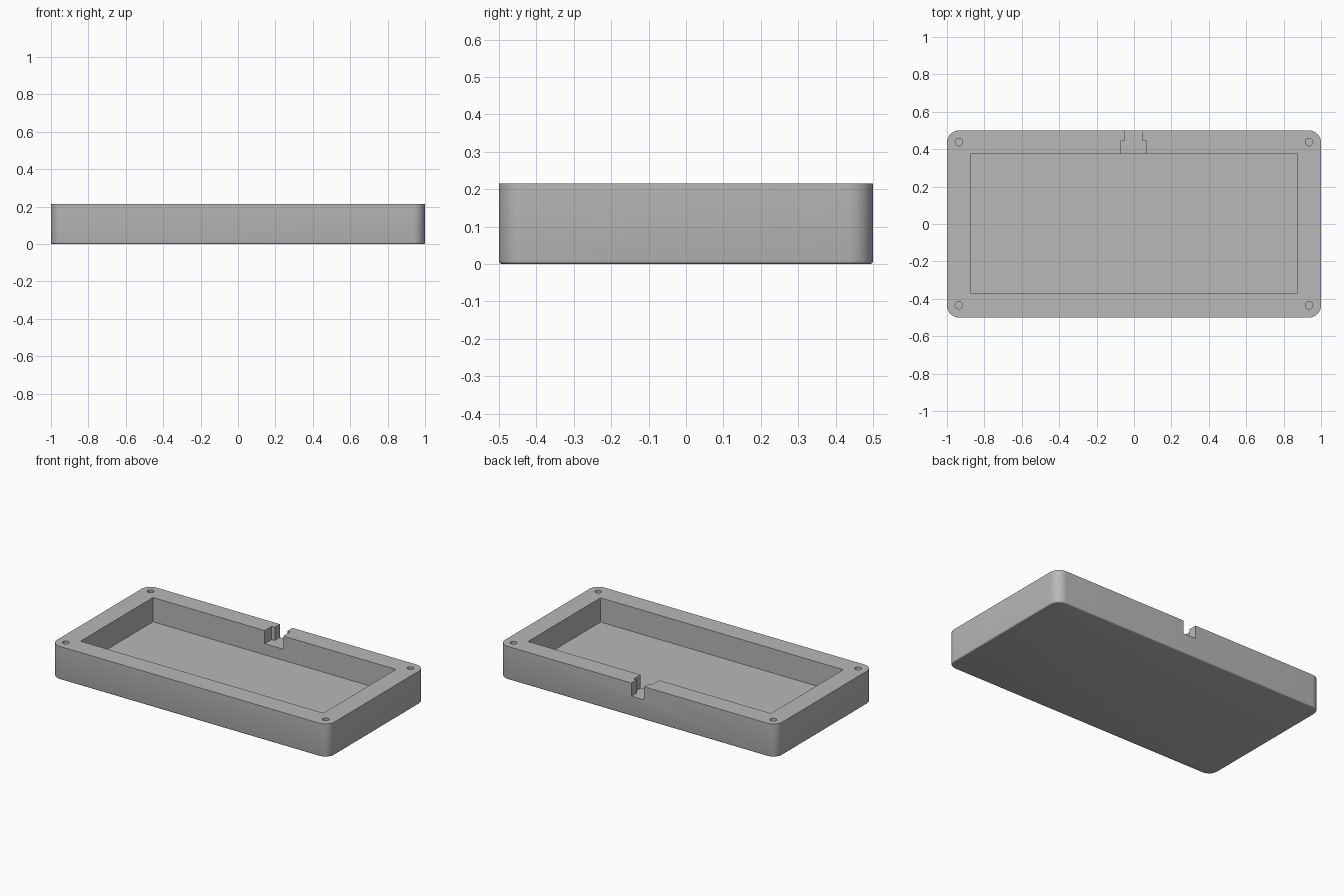
import bpy
import bmesh
from mathutils import Matrix, Vector

HEIGHT = 0.215
FLOOR = 0.057
NOTCH_FLOOR = 0.129
ABOVE = 0.3

default = bpy.data.objects.get("Cube")
if default:
    bpy.data.objects.remove(default, do_unlink=True)

grey = bpy.data.materials.new("mid grey")
grey.use_nodes = True
colour = (0.48, 0.48, 0.48, 1)
grey.diffuse_color = colour
grey.node_tree.nodes["Principled BSDF"].inputs["Base Color"].default_value = colour


def make_object(name, bm):
    bmesh.ops.recalc_face_normals(bm, faces=bm.faces)
    mesh = bpy.data.meshes.new(name)
    bm.to_mesh(mesh)
    bm.free()
    mesh.materials.append(grey)
    obj = bpy.data.objects.new(name, mesh)
    bpy.context.collection.objects.link(obj)
    return obj


def prism(outline, z0, z1):
    """Extrude a flat outline between two heights."""
    bm = bmesh.new()
    face = bm.faces.new([bm.verts.new((x, y, z0)) for x, y in outline])
    top = bmesh.ops.extrude_face_region(bm, geom=[face])["geom"]
    verts = [v for v in top if isinstance(v, bmesh.types.BMVert)]
    bmesh.ops.translate(bm, verts=verts, vec=(0, 0, z1 - z0))
    return bm


def rectangle(x0, x1, y0, y1):
    return [(x0, y0), (x1, y0), (x1, y1), (x0, y1)]


def cut(target, cutter):
    cutter.hide_render = True
    mod = target.modifiers.new(cutter.name, 'BOOLEAN')
    mod.operation = 'DIFFERENCE'
    mod.solver = 'EXACT'
    mod.object = cutter


# Outer block: rounded upright corners and a fine rounded bottom edge
bm = prism(rectangle(-1, 1, -0.5, 0.5), 0, HEIGHT)
upright = [e for e in bm.edges if abs(e.verts[0].co.z - e.verts[1].co.z) > 0.1]
bmesh.ops.bevel(bm, geom=upright, offset=0.065, offset_type='OFFSET',
                segments=12, profile=0.5, affect='EDGES')
bottom = [e for e in bm.edges if all(v.co.z < 0.001 for v in e.verts)]
bmesh.ops.bevel(bm, geom=bottom, offset=0.008, offset_type='OFFSET',
                segments=3, profile=0.5, affect='EDGES')
tray = make_object("tray_body", bm)

# Main cavity
cavity = make_object("cavity_cutter", prism(
    rectangle(-0.875, 0.875, -0.37, 0.375), FLOOR, ABOVE))

# Stepped notch through the back wall: wide inside, narrow outside
notch = make_object("back_notch_cutter", prism(
    [(-0.07, 0.3), (0.064, 0.3), (0.064, 0.447), (0.043, 0.447),
     (0.043, 0.6), (-0.048, 0.6), (-0.048, 0.447), (-0.07, 0.447)],
    NOTCH_FLOOR, ABOVE))

# Screw holes in the four corners of the rim
bm = bmesh.new()
for x in (-0.936, 0.936):
    for y in (-0.434, 0.438):
        bmesh.ops.create_cone(bm, cap_ends=True, segments=24, radius1=0.02,
                              radius2=0.02, depth=0.2,
                              matrix=Matrix.Translation(Vector((x, y, 0.2))))
holes = make_object("screw_holes_cutter", bm)

cutters = (cavity, notch, holes)
for cutter in cutters:
    cut(tray, cutter)

# Bake the cuts and drop the cutters
bpy.context.view_layer.update()
graph = bpy.context.evaluated_depsgraph_get()
baked = bpy.data.meshes.new_from_object(tray.evaluated_get(graph))
tray.modifiers.clear()
tray.data = baked
for cutter in cutters:
    bpy.data.objects.remove(cutter, do_unlink=True)

# Smooth rounded corners, sharp rims
for obj in bpy.context.selected_objects:
    obj.select_set(False)
tray.select_set(True)
bpy.context.view_layer.objects.active = tray
bpy.ops.object.shade_smooth_by_angle(angle=0.6)
